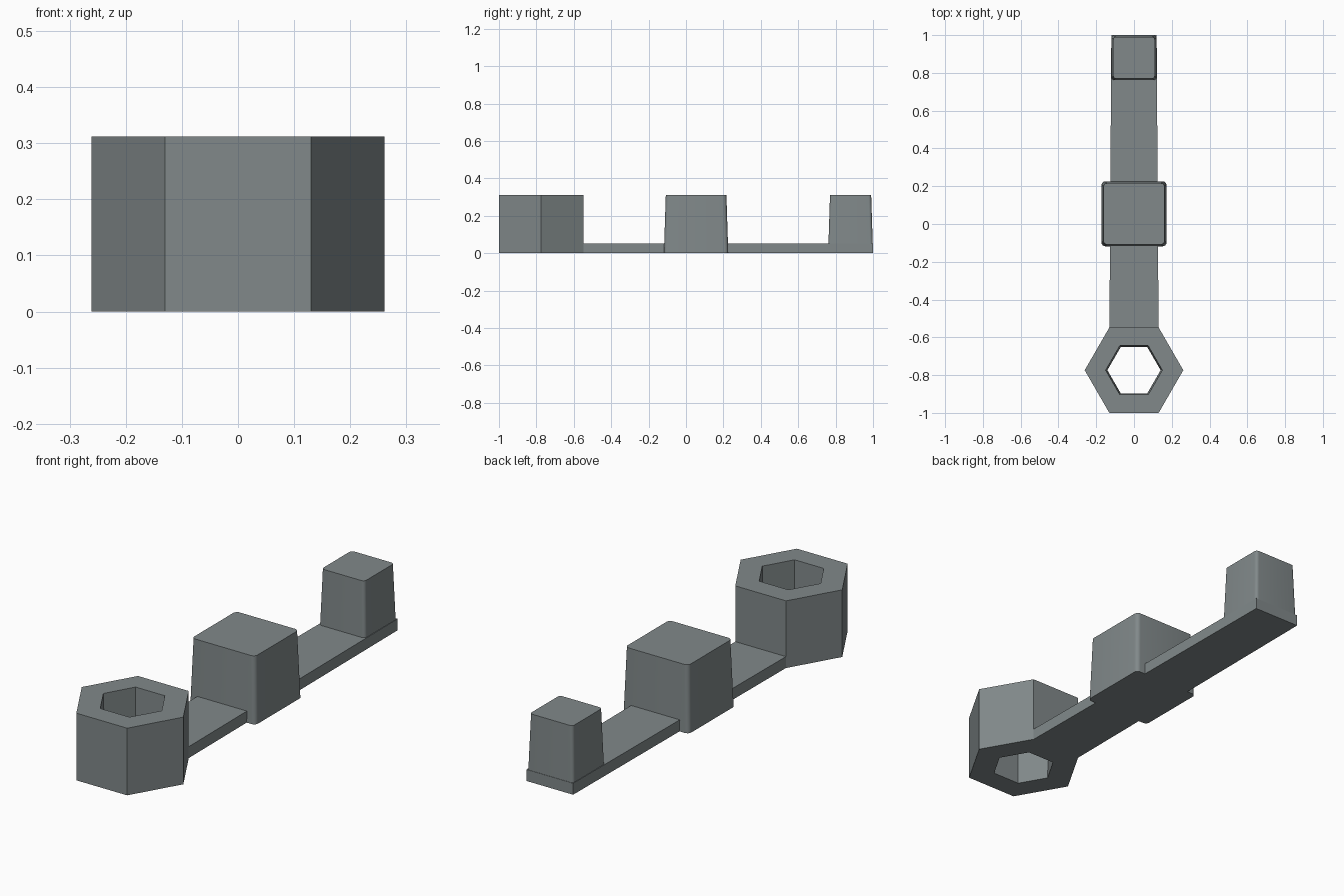
import bpy, bmesh, math

if "Cube" in bpy.data.objects:
    bpy.data.objects.remove(bpy.data.objects["Cube"])

steel = bpy.data.materials.new("slate_grey")
steel.diffuse_color = (0.22, 0.25, 0.255, 1)
steel.use_nodes = True
steel.node_tree.nodes["Principled BSDF"].inputs["Base Color"].default_value = steel.diffuse_color


def finish(name, bm):
    bmesh.ops.recalc_face_normals(bm, faces=bm.faces)
    me = bpy.data.meshes.new(name)
    bm.to_mesh(me)
    bm.free()
    me.materials.append(steel)
    ob = bpy.data.objects.new(name, me)
    bpy.context.collection.objects.link(ob)
    return ob


def skin(bm, rings, closed=False):
    """Join successive rings of points with quads; cap the ends unless closed."""
    rings = [[bm.verts.new(p) for p in r] for r in rings]
    n = len(rings[0])
    pairs = list(zip(rings, rings[1:]))
    if closed:
        pairs.append((rings[-1], rings[0]))
    else:
        bm.faces.new(rings[0])
        bm.faces.new(rings[-1])
    for a, b in pairs:
        for i in range(n):
            j = (i + 1) % n
            bm.faces.new((a[i], a[j], b[j], b[i]))


def hexagon(r, z, y):
    return [(r * math.cos(k * math.pi / 3), y + r * math.sin(k * math.pi / 3), z)
            for k in range(6)]


def rounded_square(half, radius, y, z, steps=6):
    pts = []
    for q, (sx, sy) in enumerate(((1, 1), (-1, 1), (-1, -1), (1, -1))):
        for s in range(steps + 1):
            a = (q + s / steps) * math.pi / 2
            pts.append((sx * (half - radius) + radius * math.cos(a),
                        y + sy * (half - radius) + radius * math.sin(a), z))
    return pts


H = 0.312     # overall height
BAR = 0.053   # bar thickness

# Hexagonal socket with a slightly tapered hexagonal hole
HY = -0.774
bm = bmesh.new()
skin(bm, [hexagon(0.261, 0, HY), hexagon(0.261, H, HY),
          hexagon(0.150, H, HY), hexagon(0.141, 0, HY)], closed=True)
finish("hex_socket", bm)

# Flat connecting bar, a little narrower at the back
bm = bmesh.new()
outline = [(-0.130, -0.548), (0.130, -0.548), (0.120, 1.0), (-0.120, 1.0)]
skin(bm, [[(x, y, z) for x, y in outline] for z in (0, BAR)])
finish("connecting_bar", bm)


# Tapered blocks with rounded upright edges
def block(name, y, base, top, radius):
    bm = bmesh.new()
    skin(bm, [rounded_square(base, radius, y, 0),
              rounded_square(top, radius, y, H)])
    ob = finish(name, bm)
    bpy.ops.object.select_all(action='DESELECT')
    ob.select_set(True)
    bpy.context.view_layer.objects.active = ob
    bpy.ops.object.shade_smooth_by_angle(angle=math.radians(30))


block("middle_block", 0.054, 0.172, 0.162, 0.020)
block("end_block", 0.880, 0.120, 0.110, 0.015)
